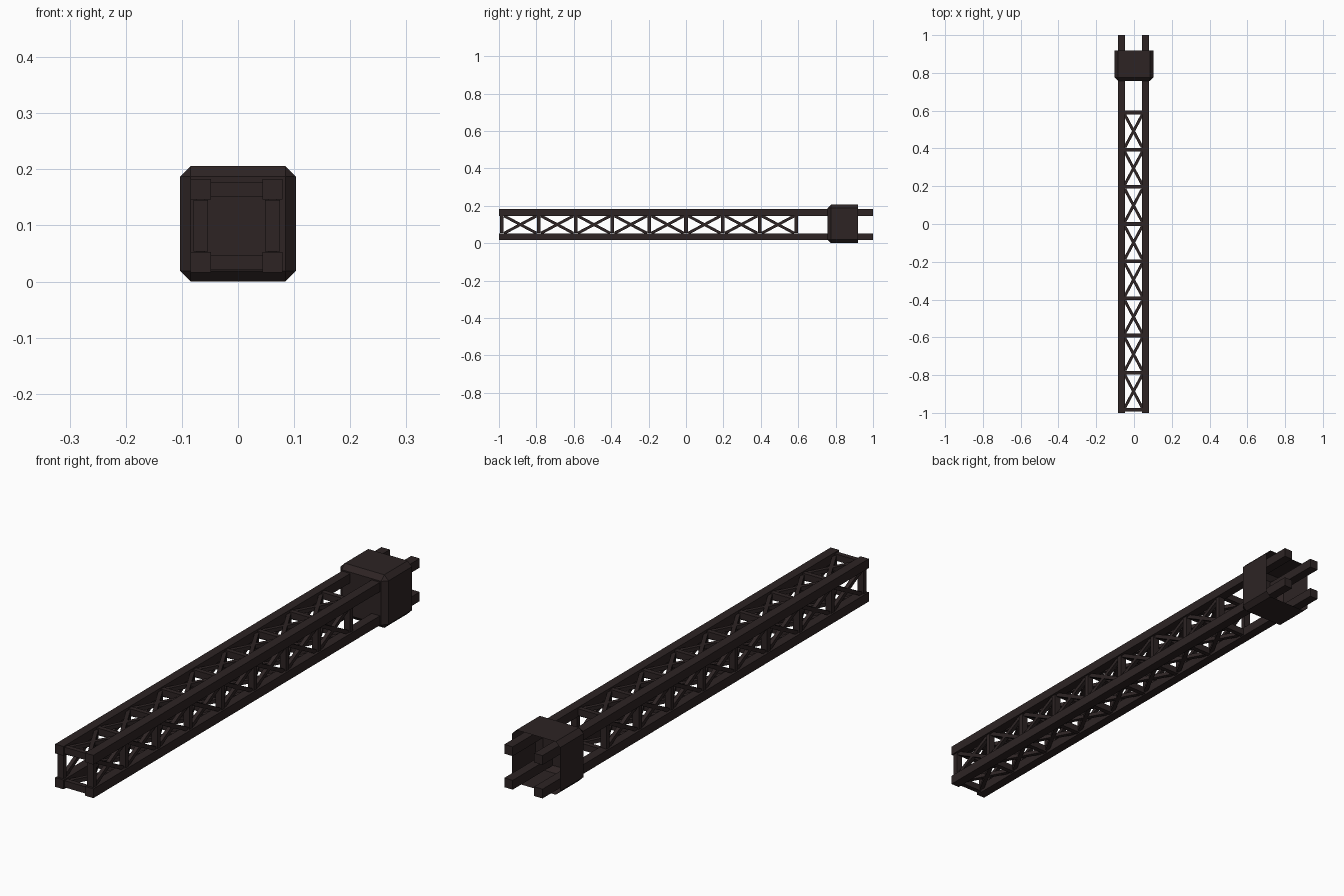
import bpy, bmesh
from mathutils import Vector, Matrix

if "Cube" in bpy.data.objects:
    bpy.data.objects.remove(bpy.data.objects["Cube"])

mat = bpy.data.materials.new("dark brown metal")
mat.diffuse_color = (0.026, 0.0172, 0.0172, 1)
mat.use_nodes = True
mat.node_tree.nodes["Principled BSDF"].inputs["Base Color"].default_value = mat.diffuse_color

XS = (-0.0665, 0.0615)          # rail centres
ZS = (0.0345, 0.1645)
XM, ZM = sum(XS) / 2, sum(ZS) / 2
RAIL, POST_W, POST_T, BRACE = 0.036, 0.026, 0.019, 0.015
FRAMES = [-0.984 + 0.1968 * i for i in range(9)]


def add_box(bm, centre, size, rot=Matrix()):
    m = Matrix.Translation(centre) @ rot @ Matrix.Diagonal((*size, 1))
    bmesh.ops.create_cube(bm, size=1, matrix=m)


def add_bar(bm, a, b, t):
    a, b = Vector(a), Vector(b)
    d = b - a
    n = Vector((1, 0, 0)) if abs(d.x) < 1e-6 else Vector((0, 0, 1))
    y = d.normalized()
    rot = Matrix((n.cross(y) * -1, y, n)).transposed()
    if rot.determinant() < 0:
        rot.col[0] *= -1
    add_box(bm, (a + b) / 2, (t, d.length, t), rot.to_4x4())


def finish(bm, name):
    me = bpy.data.meshes.new(name)
    bm.to_mesh(me)
    bm.free()
    me.materials.append(mat)
    ob = bpy.data.objects.new(name, me)
    bpy.context.collection.objects.link(ob)


# four long corner rails
bm = bmesh.new()
for x in XS:
    for z in ZS:
        add_box(bm, (x, 0, z), (RAIL, 2, RAIL))
finish(bm, "corner_rails")

# square frames of posts and crossbars
bm = bmesh.new()
span = XS[1] - XS[0] - RAIL
for y in FRAMES:
    for x in XS:
        add_box(bm, (x, y, ZM), (POST_W, POST_T, span))
    for z in ZS:
        add_box(bm, (XM, y, z), (span, POST_T, POST_W))
finish(bm, "cross_frames")

# X braces on all four sides of each bay
bm = bmesh.new()
h = span / 2
for y0, y1 in zip(FRAMES, FRAMES[1:]):
    y0, y1 = y0 + 0.012, y1 - 0.012
    for s in (-h, h):
        for x in XS:
            add_bar(bm, (x, y0, ZM - s), (x, y1, ZM + s), BRACE)
        for z in ZS:
            add_bar(bm, (XM - s, y0, z), (XM + s, y1, z), BRACE)
finish(bm, "diagonal_braces")

# bevelled sleeve, closed at the front and open at the back
bm = bmesh.new()
Y0, Y1 = 0.757, 0.919
add_box(bm, (0, (Y0 + Y1) / 2, 0.103), (0.206, Y1 - Y0, 0.206))
edges = [e for e in bm.edges if min(v.co.y for v in e.verts) < Y1 - 0.01]
bmesh.ops.bevel(bm, geom=edges, offset=0.0185, segments=1, affect='EDGES')
bm.normal_update()
back = [f for f in bm.faces if f.normal.y > 0.9]
bmesh.ops.delete(bm, geom=back, context='FACES')
finish(bm, "end_sleeve")
